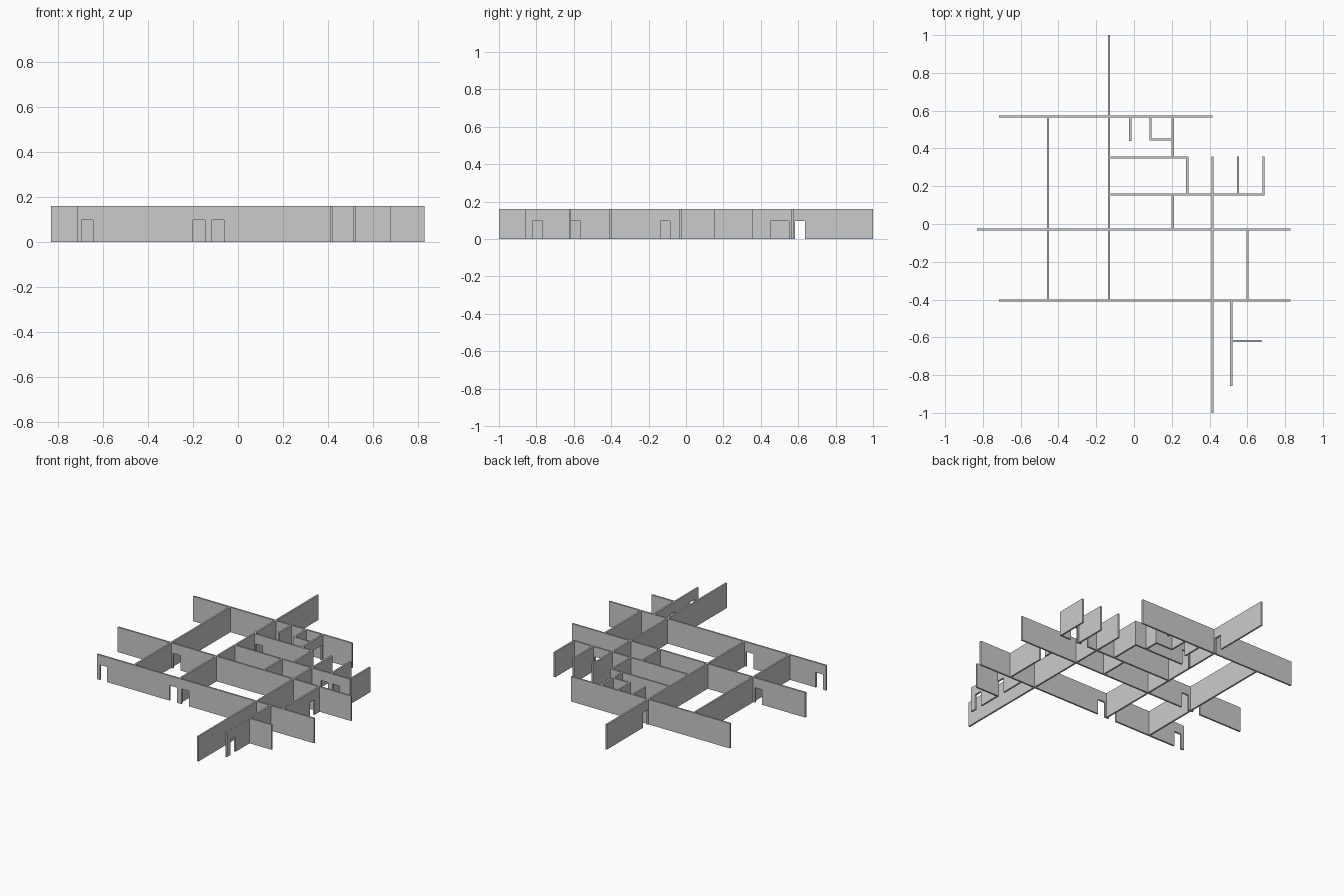
import bpy, bmesh
from mathutils import Vector

if "Cube" in bpy.data.objects:
    bpy.data.objects.remove(bpy.data.objects["Cube"])

HEIGHT = 0.16
THICK = 0.011
DOOR_H = 0.097


def wall(name, axis, pos, start, end, doors=()):
    """Straight wall along an axis, with doorways notched out of its profile."""
    profile = [(start, 0)]
    for a, b in doors:
        profile += [(a, 0), (a, DOOR_H), (b, DOOR_H), (b, 0)]
    profile += [(end, 0), (end, HEIGHT), (start, HEIGHT)]
    bm = bmesh.new()
    verts = []
    for u, z in profile:
        side = pos - THICK / 2
        verts.append(bm.verts.new((u, side, z) if axis == 'x' else (side, u, z)))
    face = bm.faces.new(verts)
    ext = bmesh.ops.extrude_face_region(bm, geom=[face])
    shift = Vector((0, THICK, 0)) if axis == 'x' else Vector((THICK, 0, 0))
    bmesh.ops.translate(bm, vec=shift,
                        verts=[g for g in ext['geom'] if isinstance(g, bmesh.types.BMVert)])
    bmesh.ops.recalc_face_normals(bm, faces=bm.faces)
    mesh = bpy.data.meshes.new(name)
    bm.to_mesh(mesh)
    bm.free()
    bpy.context.collection.objects.link(bpy.data.objects.new(name, mesh))


# Long cross walls (left to right)
wall("front_cross_wall", 'x', -0.405, -0.715, 0.828,
     [(-0.693, -0.642), (-0.2, -0.147), (-0.115, -0.062)])
wall("middle_cross_wall", 'x', -0.03, -0.83, 0.828,
     [(-0.523, -0.472), (-0.436, -0.385)])
wall("back_cross_wall", 'x', 0.57, -0.715, 0.415)

# Short cross walls
wall("corridor_wall", 'x', 0.157, -0.13, 0.69, [(0.485, 0.535), (0.565, 0.615)])
wall("inner_room_wall", 'x', 0.353, -0.13, 0.285, [(-0.118, -0.068)])
wall("closet_wall", 'x', 0.447, 0.083, 0.205)
wall("entry_divider", 'x', -0.62, 0.515, 0.676)

# Long walls (front to back)
wall("left_wall", 'y', -0.455, -0.405, 0.57)
wall("spine_wall", 'y', -0.132, -0.405, 1.0, [(0.582, 0.635)])
wall("right_wall", 'y', 0.415, -1.0, 0.357)

# Short partitions (front to back)
wall("entry_partition", 'y', 0.515, -0.857, -0.405,
     [(-0.82, -0.767), (-0.617, -0.564)])
wall("right_room_partition", 'y', 0.6, -0.405, -0.03, [(-0.136, -0.086)])
wall("hall_partition", 'y', 0.205, -0.03, 0.157)
wall("closet_partition", 'y', 0.205, 0.353, 0.57, [(0.452, 0.55)])
wall("inner_room_partition", 'y', 0.282, 0.157, 0.358)
for name, x, a, b in [("stall_partition_left", -0.02, 0.44, 0.57),
                      ("stall_partition_right", 0.087, 0.442, 0.57),
                      ("rear_partition_inner", 0.55, 0.157, 0.357),
                      ("rear_partition_outer", 0.686, 0.157, 0.357)]:
    wall(name, 'y', x, a, b)
